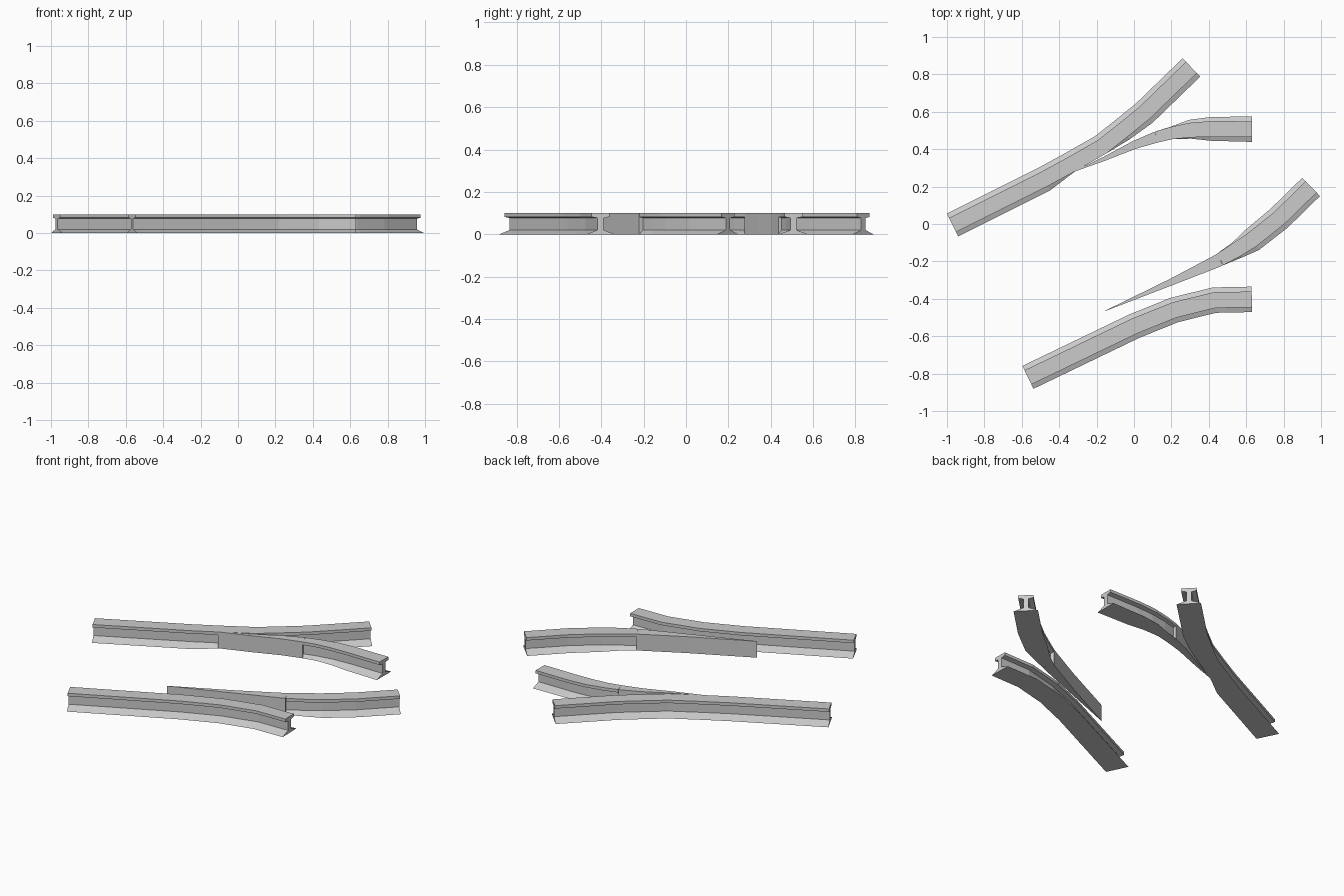
import bpy
import bmesh
from mathutils import Vector

if "Cube" in bpy.data.objects:
    bpy.data.objects.remove(bpy.data.objects["Cube"])

HEIGHT = 0.1
HEAD, FOOT, WEB = 0.042, 0.068, 0.014


def i_section(head, foot_l, foot_r):
    """Rail outline: wedge foot, thin web, square head (offset to the left, z)."""
    return [(foot_l, 0), (-foot_r, 0), (-WEB, 0.02), (-WEB, 0.077),
            (-head, 0.082), (-head, HEIGHT), (head, HEIGHT), (head, 0.082),
            (WEB, 0.077), (WEB, 0.02)]


def block_section(half):
    return [(half, 0), (-half, 0), (-half, HEIGHT), (half, HEIGHT)]


def loft(name, path, sections):
    """Sweep changing sections along a plan path, mitred at each bend."""
    pts = [Vector(p) for p in path]
    dirs = [(b - a).normalized() for a, b in zip(pts, pts[1:])]
    dirs = [dirs[0]] + dirs + [dirs[-1]]
    bm = bmesh.new()
    rings = []
    for i, (p, sec) in enumerate(zip(pts, sections)):
        t = (dirs[i] + dirs[i + 1]).normalized()
        n = Vector((-t.y, t.x)) / t.dot(dirs[i])
        rings.append([bm.verts.new((p.x + n.x * o, p.y + n.y * o, z)) for o, z in sec])
    count = len(rings[0])
    for a, b in zip(rings, rings[1:]):
        for j in range(count):
            k = (j + 1) % count
            bm.faces.new((a[j], a[k], b[k], b[j]))
    bm.faces.new(rings[0])
    bm.faces.new(rings[-1][::-1])
    bmesh.ops.recalc_face_normals(bm, faces=bm.faces)
    mesh = bpy.data.meshes.new(name)
    bm.to_mesh(mesh)
    bm.free()
    bpy.context.collection.objects.link(bpy.data.objects.new(name, mesh))


def rail(name, stations):
    """Stations: x, y, head half width, left foot, right foot."""
    loft(name, [s[:2] for s in stations], [i_section(*s[2:]) for s in stations])


def blade(name, stations):
    """Stations: x, y, half width of the planed solid tip."""
    loft(name, [s[:2] for s in stations], [block_section(s[2]) for s in stations])


FULL = (HEAD, FOOT, FOOT)

# Fixed rails: the upper one has its inner foot trimmed beside the blade
rail("upper_stock_rail", [
    (-0.97, -0.005, *FULL), (-0.48, 0.24, *FULL),
    (-0.33, 0.322, HEAD, FOOT, HEAD), (-0.17, 0.413, HEAD, FOOT, HEAD),
    (-0.06, 0.5, HEAD, FOOT, 0.06), (0.055, 0.593, *FULL), (0.307, 0.837, *FULL)])
rail("lower_stock_rail", [
    (-0.567, -0.82, *FULL), (0, -0.547, *FULL), (0.215, -0.46, *FULL),
    (0.43, -0.407, *FULL), (0.63, -0.403, *FULL)])

# Upper switch: solid tapered tip, then rail section
blade("upper_blade_tip", [
    (-0.33, 0.277, 0.001), (-0.16, 0.348, 0.011), (0, 0.422, 0.022), (0.12, 0.465, 0.03)])
rail("upper_switch_rail", [
    (0.12, 0.465, 0.03, 0.03, 0.03), (0.2, 0.486, 0.033, 0.034, 0.033),
    (0.3, 0.502, 0.039, 0.055, 0.046), (0.41, 0.508, HEAD, 0.064, 0.063),
    (0.63, 0.507, *FULL)])

# Lower switch
blade("lower_blade_tip", [
    (-0.155, -0.465, 0.001), (0.2, -0.31, 0.018), (0.43, -0.205, 0.033), (0.46, -0.19, 0.035)])
rail("lower_switch_rail", [
    (0.46, -0.19, 0.035, 0.035, 0.035), (0.55, -0.137, 0.04, 0.045, 0.05),
    (0.63, -0.085, HEAD, 0.063, 0.066), (0.775, 0.03, *FULL), (0.947, 0.198, *FULL)])
